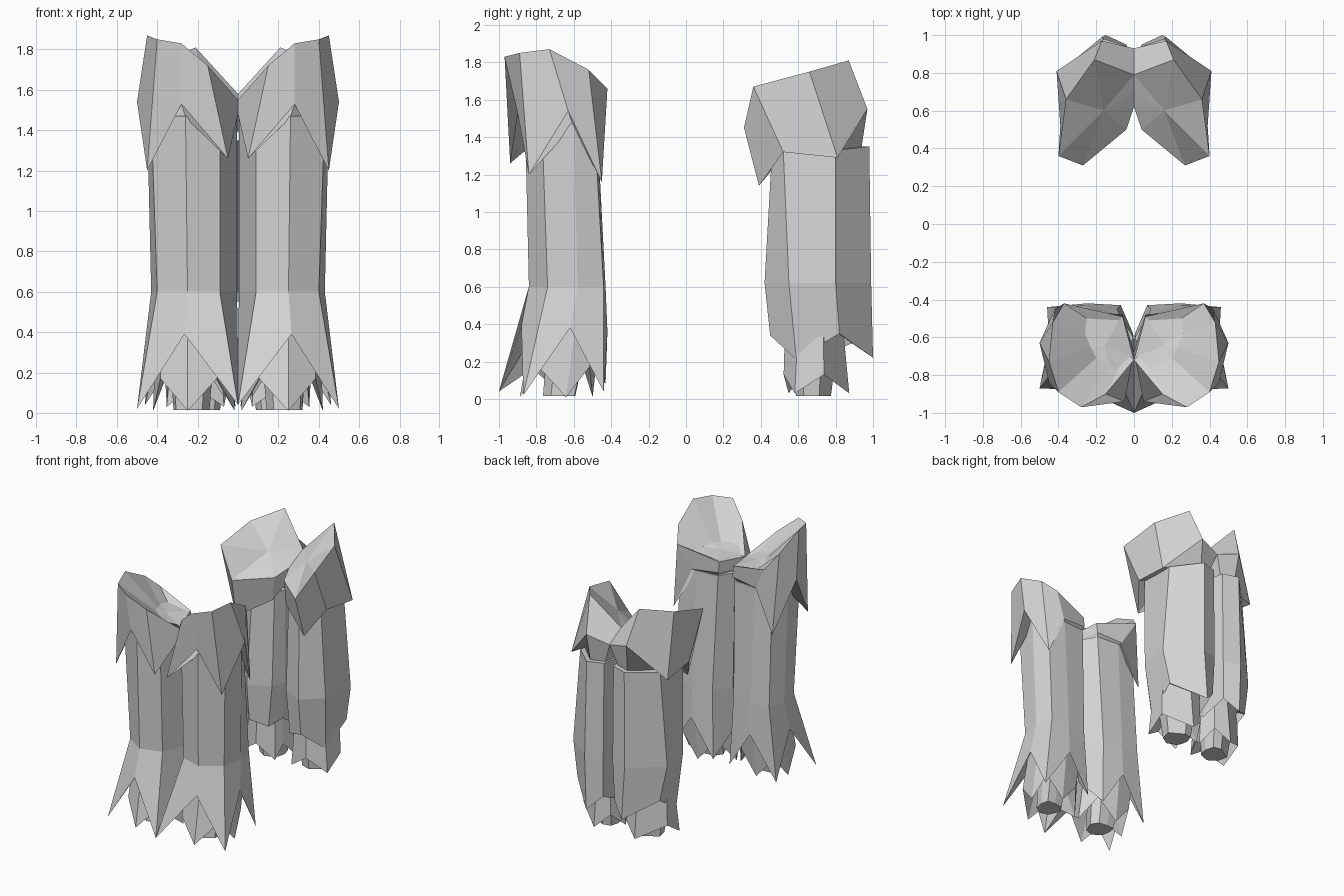
import bpy
import bmesh
from mathutils import Vector

cube = bpy.data.objects.get("Cube")
if cube:
    bpy.data.objects.remove(cube)

grey = bpy.data.materials.new("plain_grey")
grey.use_nodes = True
tone = (0.66, 0.66, 0.66, 1)
grey.diffuse_color = tone
grey.node_tree.nodes["Principled BSDF"].inputs["Base Color"].default_value = tone


def middle(ring):
    return sum((Vector(p) for p in ring), Vector()) / len(ring)


def level(plan, z, scale=1.0):
    """Copy a plan outline to a flat ring at height z, scaled about its middle."""
    flat = [Vector((p[0], p[1], z)) for p in plan]
    centre = middle(flat)
    return [centre + (p - centre) * scale for p in flat]


def jagged(plan, low, high, scale_low, scale_high, start=0):
    """Ring whose corners alternate between hanging tips and notches."""
    tips = level(plan, low, scale_low)
    notches = level(plan, high, scale_high)
    return [tips[i] if i % 2 == start else notches[i] for i in range(len(plan))]


def loft(name, rings, top=False, bottom=False):
    """Skin a stack of rings, lowest first; the mirror makes the other leg."""
    bm = bmesh.new()
    rows = [[bm.verts.new(p) for p in ring] for ring in rings]
    count = len(rows[0])
    for a, b in zip(rows, rows[1:]):
        for i in range(count):
            j = (i + 1) % count
            bm.faces.new((a[i], a[j], b[j], b[i]))
    if top:
        hub = bm.verts.new(middle(rings[-1]))
        for i in range(count):
            bm.faces.new((rows[-1][i], rows[-1][(i + 1) % count], hub))
    if bottom:
        bm.faces.new(rows[0][::-1])
    mesh = bpy.data.meshes.new(name)
    bm.to_mesh(mesh)
    bm.free()
    mesh.materials.append(grey)
    obj = bpy.data.objects.new(name, mesh)
    bpy.context.collection.objects.link(obj)
    mirror = obj.modifiers.new("other_leg", "MIRROR")
    mirror.use_mirror_merge = False
    return obj


# Front legs: shaft widening a little towards the top
front_plan = [(.09, -.79), (.25, -.84), (.40, -.74), (.43, -.58),
              (.40, -.44), (.25, -.43), (.09, -.45), (.005, -.58)]
wide_plan = [(.09, -.82), (.26, -.86), (.43, -.77), (.45, -.6),
             (.39, -.49), (.25, -.475), (.07, -.49), (.005, -.6)]
front_knee = level(front_plan, .6)
loft("front_shafts", [front_knee, level(wide_plan, 1.47)], top=True)

# Front legs: flared hem with long outer tips
front_hem = [(0, -1, .04), (.265, -.88, .39), (.5, -.87, .02), (.45, -.62, .38),
             (.46, -.44, .04), (.25, -.42, .36), (.07, -.43, .08), (0, -.62, .3)]
loft("front_hems", [level(front_plan, .45, .8), front_hem, front_knee])

# Front legs: inner fringe and a foot set towards the front
toe_plan = [(x, y - .06) for x, y in front_plan]
loft("front_fringes", [level(toe_plan, .25, .55),
                       jagged(toe_plan, .01, .17, .95, .9, start=1),
                       level(front_plan, .45, .88)])
loft("front_feet", [level(toe_plan, .015, .42), level(front_plan, .4, .55)], bottom=True)

# Front legs: pointed collar, low at the back and cupped inside
collar_tips = [(.05, -.94, 1.26), (.28, -.90, 1.53), (.45, -.84, 1.2), (.50, -.63, 1.54),
               (.42, -.45, 1.16), (.27, -.46, 1.48), (.06, -.48, 1.5), (0, -.68, 1.48)]
collar_rim = [(.15, -.9, 1.72), (.28, -.97, 1.83), (.40, -.89, 1.85), (.45, -.73, 1.87),
              (.43, -.52, 1.76), (.37, -.42, 1.66), (.06, -.49, 1.58), (0, -.72, 1.55)]
collar_floor = [(.08, -.76, 1.59), (.13, -.75, 1.61), (.2, -.71, 1.62), (.23, -.65, 1.62),
                (.26, -.58, 1.61), (.25, -.5, 1.6), (.08, -.51, 1.58), (.02, -.7, 1.56)]
loft("front_collars", [level(wide_plan, 1.46, .9), collar_tips, collar_rim, collar_floor],
     top=True)

# Back legs: broad shaft ending in a ragged hem, narrower under the collar
back_plan = [(.06, .50), (.22, .42), (.36, .55), (.40, .80),
             (.17, .99), (.04, .95), (0, .75), (.02, .6)]
back_hem = [(.09, .50, .3), (.22, .45, .34), (.33, .59, .21), (.35, .82, .35),
            (.15, 1, .22), (.05, .94, .32), (.02, .75, .24), (.04, .6, .34)]
back_top = [(.06, .53, 1.33), (.2, .46, 1.33), (.34, .52, 1.33), (.34, .80, 1.33),
            (.16, .98, 1.35), (.04, .94, 1.35), (0, .75, 1.35), (.02, .6, 1.33)]
loft("back_shafts", [level(back_plan, .38, .7), back_hem, level(back_plan, .62), back_top],
     top=True)

# Back legs: fringed foot with a small sole
foot_plan = [(x * .9 + .02, y * .63 + .24) for x, y in back_plan]
loft("back_fringes", [level(foot_plan, .2, .6),
                      jagged(foot_plan, .03, .13, 1.05, .9),
                      level(foot_plan, .42, .85)])
loft("back_feet", [level(foot_plan, .015, .52), level(foot_plan, .3, .72)], bottom=True)

# Back legs: heavy slanted collar leaning forward
hood_base = [(.06, .5, 1.28), (.29, .39, 1.14), (.39, .52, 1.32), (.41, .81, 1.29),
             (.17, .97, 1.55), (0, .93, 1.5), (0, .76, 1.42), (0, .62, 1.4)]
hood_rim = [(.04, .5, 1.46), (.27, .31, 1.45), (.40, .36, 1.67), (.36, .66, 1.75),
            (.21, .87, 1.81), (0, .79, 1.58), (0, .7, 1.54), (0, .62, 1.5)]
loft("back_collars", [level(back_top, 1.34, .85), hood_base, hood_rim], top=True)
